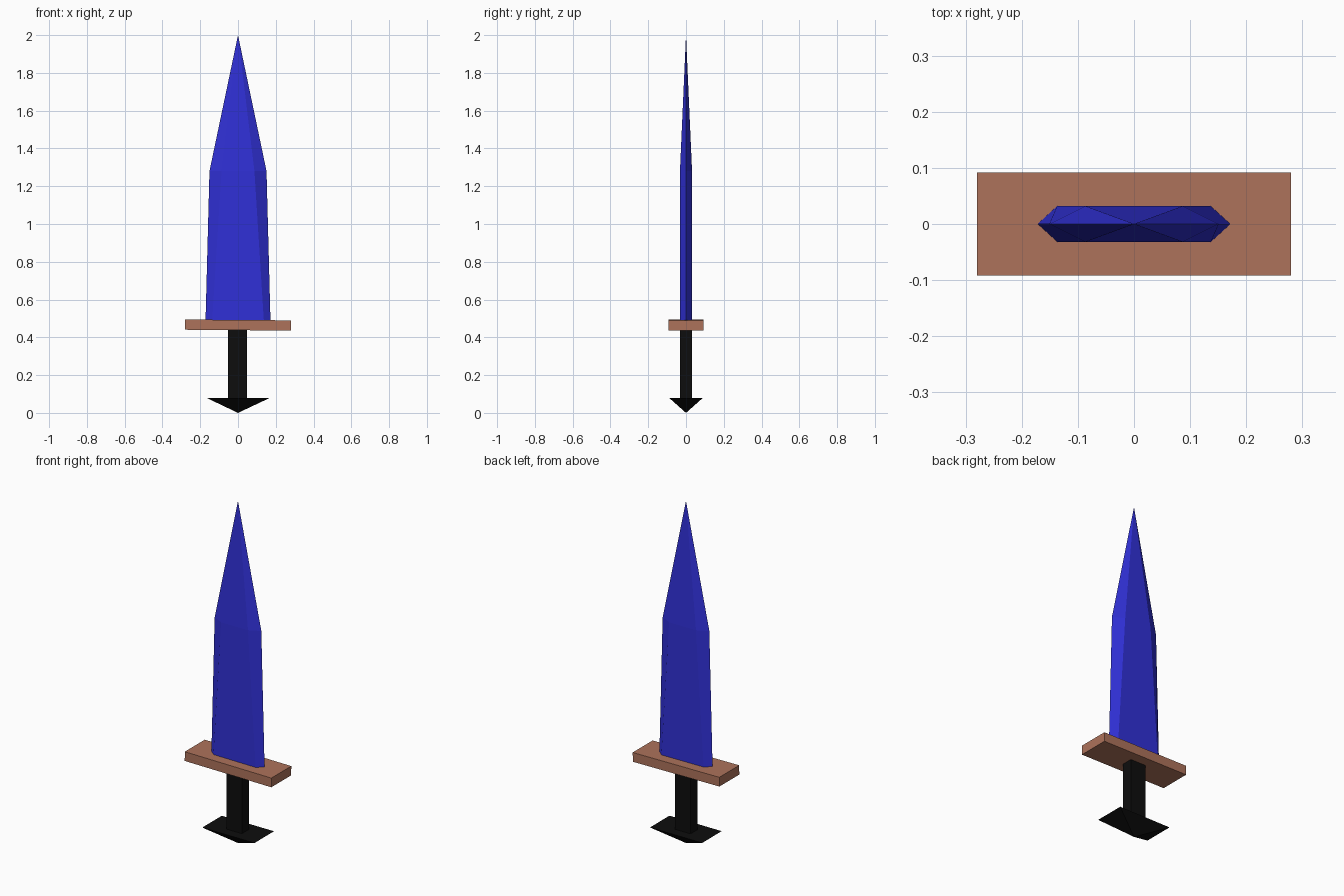
import bpy, bmesh
from mathutils import Matrix

if "Cube" in bpy.data.objects:
    bpy.data.objects.remove(bpy.data.objects["Cube"])


def material(name, rgb):
    m = bpy.data.materials.new(name)
    m.diffuse_color = (*rgb, 1)
    m.use_nodes = True
    m.node_tree.nodes["Principled BSDF"].inputs["Base Color"].default_value = m.diffuse_color
    return m


blue = material("blade blue", (0.03, 0.03, 0.68))
brown = material("guard brown", (0.42, 0.17, 0.105))
black = material("grip black", (0.004, 0.004, 0.004))


def finish(name, bm, mat):
    bmesh.ops.recalc_face_normals(bm, faces=bm.faces)
    mesh = bpy.data.meshes.new(name)
    bm.to_mesh(mesh)
    bm.free()
    mesh.materials.append(mat)
    ob = bpy.data.objects.new(name, mesh)
    bpy.context.collection.objects.link(ob)
    return ob


def loft(name, rings, tip, mat):
    """Join equal-sided rings, cap the first, close the last at a point."""
    bm = bmesh.new()
    loops = [[bm.verts.new(p) for p in r] for r in rings]
    end = bm.verts.new(tip)
    n = len(loops[0])
    bm.faces.new(loops[0])
    for i in range(n):
        j = (i + 1) % n
        for a, b in zip(loops, loops[1:]):
            bm.faces.new((a[i], a[j], b[j], b[i]))
        bm.faces.new((loops[-1][i], loops[-1][j], end))
    return finish(name, bm, mat)


def box(name, center, size, mat):
    bm = bmesh.new()
    bmesh.ops.create_cube(bm, size=1, matrix=Matrix.Translation(center) @ Matrix.Diagonal((*size, 1)))
    return finish(name, bm, mat)


def hexagon(edge, flat, y, z):
    return [(-edge, 0, z), (-flat, -y, z), (flat, -y, z),
            (edge, 0, z), (flat, y, z), (-flat, y, z)]


# Blade: bevelled hexagonal section tapering to a point
loft("blade", [hexagon(0.172, 0.137, 0.032, 0.485), hexagon(0.151, 0.087, 0.032, 1.28)],
     (0, 0, 2), blue)

# Cross guard, very slightly tilted
guard = box("guard", (0, 0, 0), (0.56, 0.184, 0.054), brown)
guard.location.z = 0.465
guard.rotation_euler.y = 0.008

# Grip
box("grip", (-0.002, 0, 0.255), (0.1, 0.064, 0.37), black)

# Pommel: inverted pyramid
loft("pommel", [[(-0.168, -0.09, 0.08), (0.17, -0.09, 0.08),
                 (0.17, 0.09, 0.08), (-0.168, 0.09, 0.08)]], (0, 0, 0), black)
